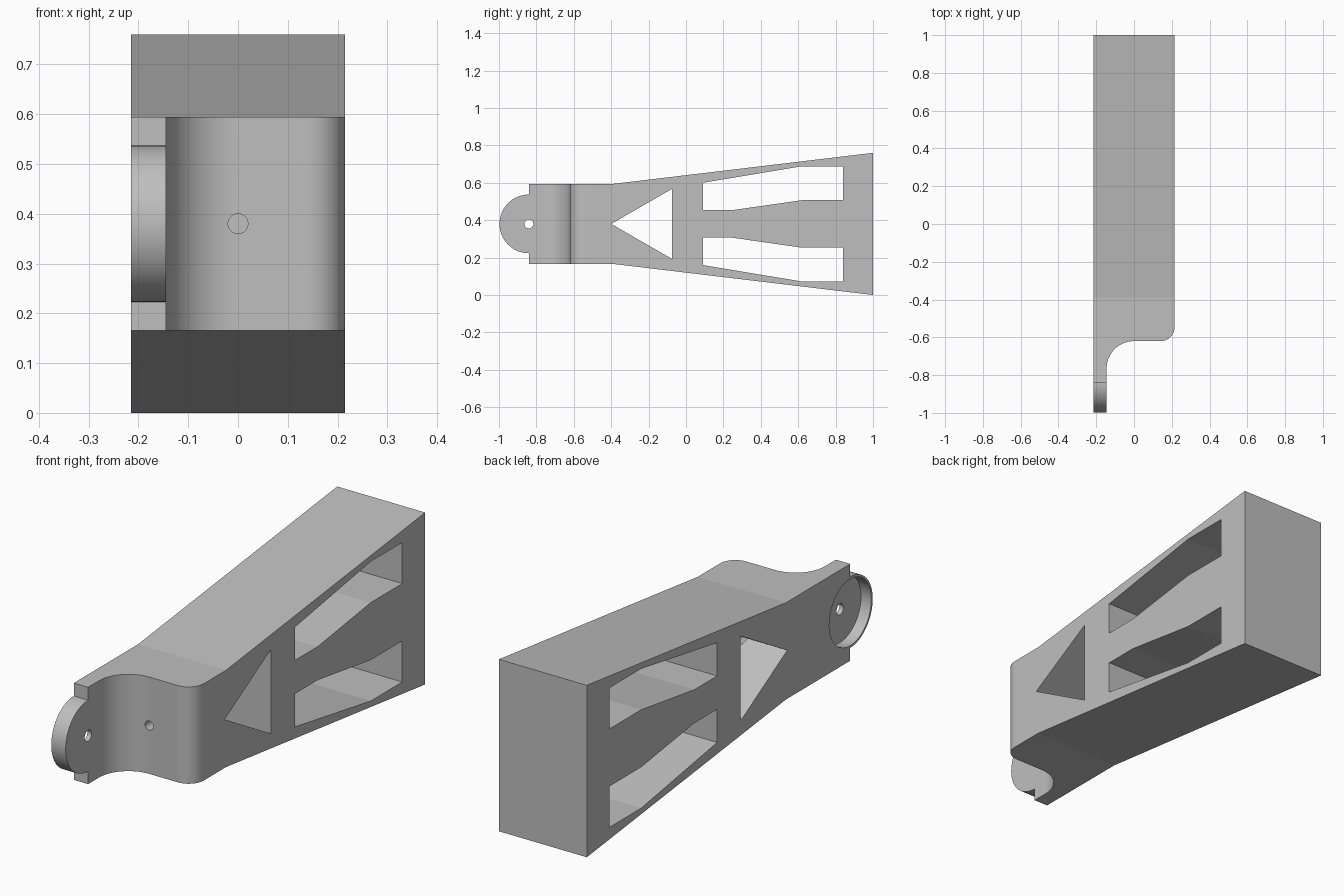
import bpy
import bmesh
import math
from math import cos, sin, radians

cube = bpy.data.objects.get("Cube")
if cube:
    bpy.data.objects.remove(cube)

MID = 0.38      # height of the symmetry plane
HALF = 0.215    # half of the body width
EYE = -0.84     # centre of the round lug along y

grey = bpy.data.materials.new("plain grey")
grey.use_nodes = True
color = (0.52, 0.52, 0.52, 1)
grey.diffuse_color = color
grey.node_tree.nodes["Principled BSDF"].inputs["Base Color"].default_value = color


def arc(cx, cy, r, start, end, steps=16):
    angles = [radians(start + (end - start) * i / steps) for i in range(steps + 1)]
    return [(cx + r * cos(a), cy + r * sin(a)) for a in angles]


def prism(name, outline, axis, low, high):
    """Extrude a closed outline along x (points are y, z), y (x, z) or z (x, y)."""
    place = {"x": lambda p: (low, p[0], p[1]),
             "y": lambda p: (p[0], low, p[1]),
             "z": lambda p: (p[0], p[1], low)}[axis]
    direction = [(high - low) * (axis == a) for a in "xyz"]
    bm = bmesh.new()
    face = bm.faces.new([bm.verts.new(place(p)) for p in outline])
    grown = bmesh.ops.extrude_face_region(bm, geom=[face])["geom"]
    moved = [g for g in grown if isinstance(g, bmesh.types.BMVert)]
    bmesh.ops.translate(bm, verts=moved, vec=direction)
    bmesh.ops.recalc_face_normals(bm, faces=bm.faces)
    mesh = bpy.data.meshes.new(name)
    bm.to_mesh(mesh)
    bm.free()
    obj = bpy.data.objects.new(name, mesh)
    bpy.context.collection.objects.link(obj)
    mesh.materials.append(grey)
    return obj


def combine(target, tool, operation):
    mod = target.modifiers.new(tool.name, "BOOLEAN")
    mod.object, mod.operation, mod.solver = tool, operation, "EXACT"
    tool.hide_render = True
    bpy.context.view_layer.objects.active = target
    bpy.ops.object.modifier_apply(modifier=mod.name)
    bpy.data.objects.remove(tool)


def circle(cy, cz, r):
    return arc(cy, cz, r, 0, 360, 48)[:-1]


# Tapered side outline with the half-round lug at the front
side = arc(EYE, MID, 0.157, 90, 270, 40)
side += [(EYE, MID - 0.214), (-0.39, MID - 0.214), (1, 0),
         (1, 0.76), (-0.39, MID + 0.214), (EYE, MID + 0.214)]
bracket = prism("bracket_body", side, "x", -HALF, HALF)

# Plan outline: thin plate, concave sweep, rounded shoulder, full-width body
plan = [(-HALF, -1.1), (-0.145, -1.1)]
plan += arc(0.0, -0.765, 0.145, 180, 90, 20)
plan += arc(0.14, -0.545, 0.075, -90, 0)
plan += [(HALF, -0.5), (0.3, -0.5), (0.3, 1.1), (-0.3, 1.1), (-0.3, -1.1)]
combine(bracket, prism("plan_cutter", plan, "z", -0.1, 0.9), "INTERSECT")

# Side windows: triangle and two mirrored tapered slots
window = [(0.09, 0.22), (0.62, 0.308), (0.84, 0.308), (0.84, 0.127),
          (0.62, 0.127), (0.25, 0.074), (0.09, 0.074)]
for sign in (1, -1):
    slot = [(y, MID + sign * h) for y, h in window]
    combine(bracket, prism("slot_cutter", slot, "x", -0.4, 0.4), "DIFFERENCE")
triangle = [(-0.4, MID), (-0.075, MID + 0.187), (-0.075, MID - 0.187)]
combine(bracket, prism("triangle_cutter", triangle, "x", -0.4, 0.4), "DIFFERENCE")

# Lug: pin hole through the plate and a round recess on its outer face
combine(bracket, prism("pin_cutter", circle(EYE, MID, 0.024), "x", -0.4, 0), "DIFFERENCE")
combine(bracket, prism("recess_cutter", circle(EYE, MID, 0.147), "x", -0.4, -HALF + 0.05),
        "DIFFERENCE")

# Small bore from the front face into the triangular window
combine(bracket, prism("bore_cutter", circle(0, MID, 0.02), "y", -0.8, -0.34), "DIFFERENCE")

bpy.ops.object.select_all(action="DESELECT")
bracket.select_set(True)
bpy.context.view_layer.objects.active = bracket
bpy.ops.object.shade_smooth_by_angle(angle=radians(25))
# Keep the gentle bends of the taper crisp by marking every flat region flat
for poly in bracket.data.polygons:
    if max(abs(c) for c in poly.normal) > 0.99 and poly.area > 0.02:
        poly.use_smooth = False
